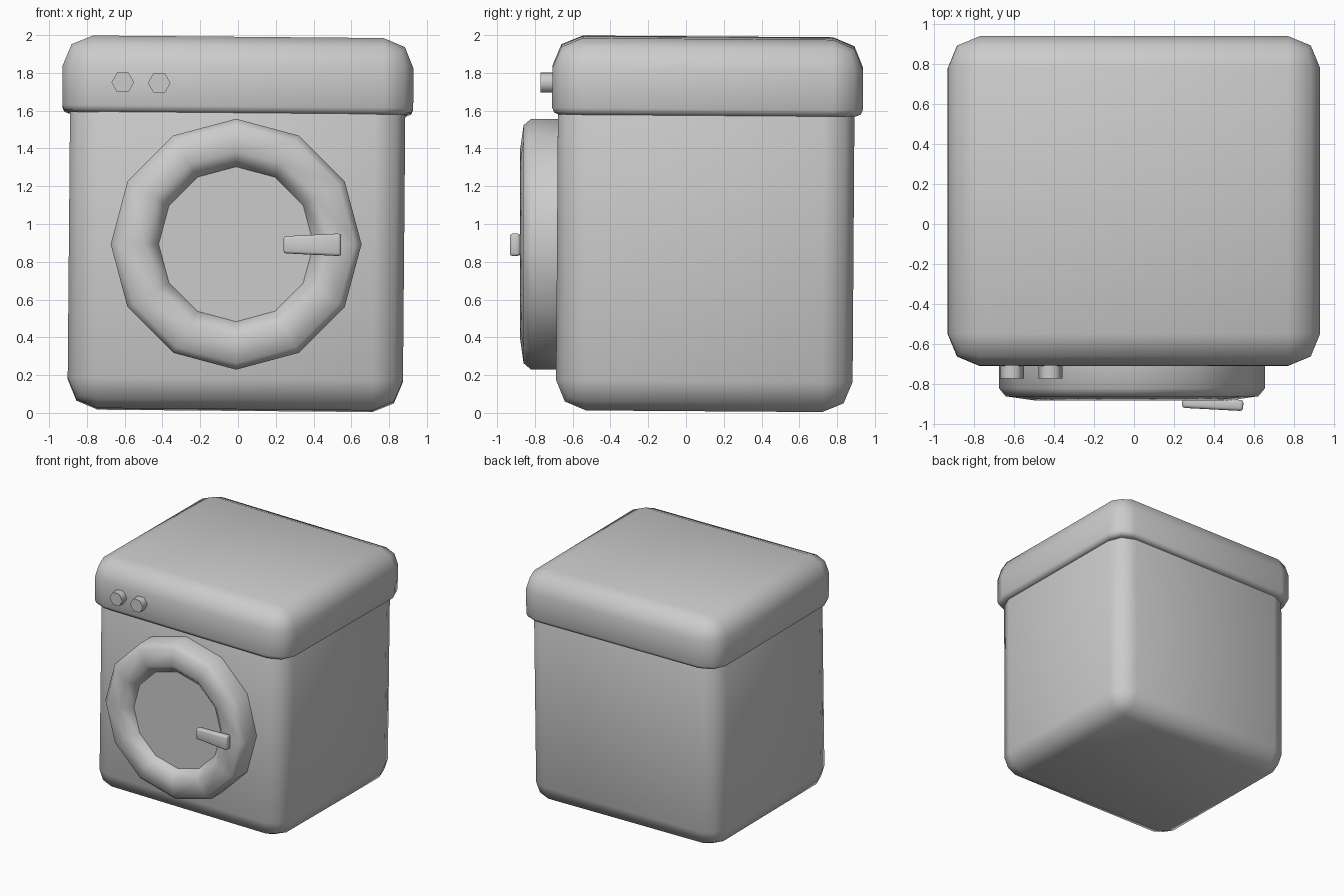
import bpy, bmesh
from math import radians, cos, sin, pi
from mathutils import Matrix, Vector

if "Cube" in bpy.data.objects:
    bpy.data.objects.remove(bpy.data.objects["Cube"])

TILT = (radians(-0.4), radians(0.5), 0)


def finish(bm, name, loc=(0, 0, 0), rot=(0, 0, 0), angle=60):
    bmesh.ops.recalc_face_normals(bm, faces=bm.faces)
    mesh = bpy.data.meshes.new(name)
    bm.to_mesh(mesh)
    bm.free()
    ob = bpy.data.objects.new(name, mesh)
    bpy.context.collection.objects.link(ob)
    ob.location, ob.rotation_euler = loc, rot
    bpy.ops.object.select_all(action='DESELECT')
    ob.select_set(True)
    bpy.context.view_layer.objects.active = ob
    bpy.ops.object.shade_smooth_by_angle(angle=radians(angle))
    return ob


def box(size):
    bm = bmesh.new()
    bmesh.ops.create_cube(bm, size=1)
    bmesh.ops.scale(bm, vec=size, verts=bm.verts)
    return bm


def bevel(bm, edges, width, segments=2):
    bmesh.ops.bevel(bm, geom=edges, offset=width, segments=segments, profile=0.5,
                    affect='EDGES', clamp_overlap=True)


def edges_at_bottom(bm):
    low = min(v.co.z for v in bm.verts) + 1e-4
    return [e for e in bm.edges if all(v.co.z < low for v in e.verts)]


# Rounded cabinet
bm = box((1.775, 1.57, 1.74))
bevel(bm, bm.edges[:], 0.16)
finish(bm, "cabinet", (-0.008, 0.102, 0.885), TILT)

# Overhanging top with large upper rounding and a small lower one
bm = box((1.858, 1.645, 0.405))
bottom = edges_at_bottom(bm)
bevel(bm, [e for e in bm.edges if e not in bottom], 0.16)
bevel(bm, edges_at_bottom(bm), 0.035)
finish(bm, "top_cover", (0, 0.115, 1.784), TILT)

# Twelve-sided door ring turned from a profile (radius, y)
profile = [(0.664, -0.66), (0.664, -0.82), (0.63, -0.86), (0.49, -0.88), (0.41, -0.80), (0.41, -0.66)]
bm = bmesh.new()
rings = [[bm.verts.new((r * cos(a * pi / 6), y, r * sin(a * pi / 6))) for a in range(12)]
         for r, y in profile]
for i, ring in enumerate(rings):
    nxt = rings[(i + 1) % len(rings)]
    for a in range(12):
        b = (a + 1) % 12
        bm.faces.new((ring[a], ring[b], nxt[b], nxt[a]))
finish(bm, "door_ring", (-0.01, 0, 0.893), angle=58)

# Door window
bm = bmesh.new()
bmesh.ops.create_circle(bm, cap_ends=True, segments=12, radius=0.412,
                        matrix=Matrix.Rotation(radians(90), 4, 'X'))
finish(bm, "door_window", (-0.01, -0.80, 0.893))

# Tapered door handle
bm = box((0.305, 0.055, 0.12))
for v in bm.verts:
    if v.co.x < 0:
        v.co.z *= 0.75
bevel(bm, bm.edges[:], 0.014)
finish(bm, "door_handle", (0.393, -0.898, 0.89), (0, 0, radians(-3)))

# Two hexagonal knobs
for i, (x, z) in enumerate(((-0.61, 1.75), (-0.417, 1.747))):
    bm = bmesh.new()
    bmesh.ops.create_cone(bm, cap_ends=True, segments=6, radius1=0.06, radius2=0.06, depth=0.10)
    bmesh.ops.rotate(bm, verts=bm.verts, matrix=Matrix.Rotation(radians(90), 3, 'X'))
    if abs(max(v.co.x for v in bm.verts) - 0.06) > 1e-3:
        bmesh.ops.rotate(bm, verts=bm.verts, matrix=Matrix.Rotation(radians(30), 3, 'Y'))
    finish(bm, f"knob_{i + 1}", (x, -0.72, z), angle=61)
